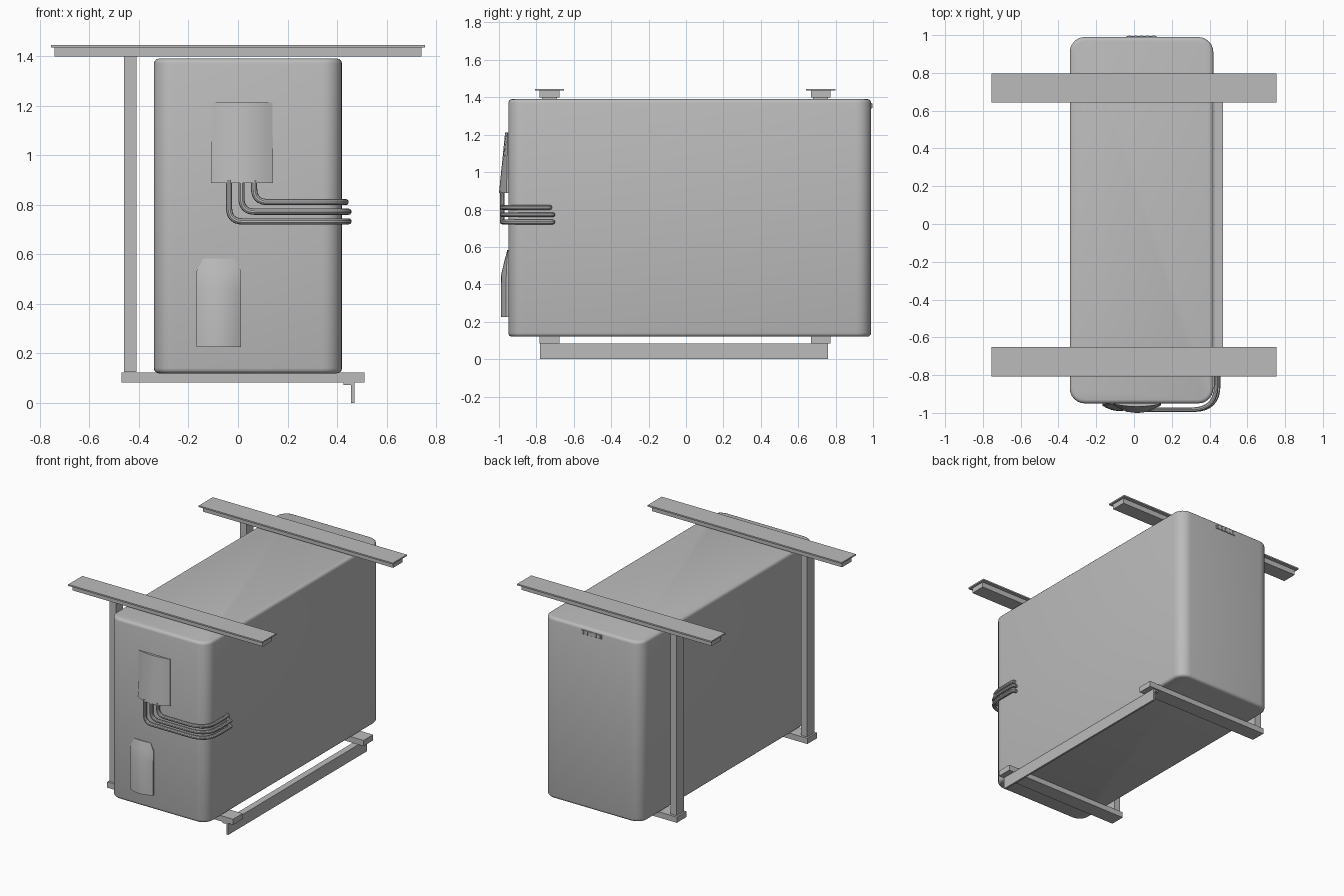
import bpy, bmesh, math
from mathutils import Vector

if "Cube" in bpy.data.objects:
    bpy.data.objects.remove(bpy.data.objects["Cube"])

grey = bpy.data.materials.new("plain_grey")
grey.use_nodes = True
grey.diffuse_color = (0.5, 0.5, 0.5, 1)
grey.node_tree.nodes["Principled BSDF"].inputs["Base Color"].default_value = (0.5, 0.5, 0.5, 1)


def add_mesh(name, bm, smooth=False):
    bmesh.ops.recalc_face_normals(bm, faces=bm.faces)
    mesh = bpy.data.meshes.new(name)
    bm.to_mesh(mesh)
    bm.free()
    mesh.materials.append(grey)
    obj = bpy.data.objects.new(name, mesh)
    bpy.context.collection.objects.link(obj)
    if smooth:
        smooth_object(obj)
    return obj


def smooth_object(obj):
    bpy.ops.object.select_all(action='DESELECT')
    obj.select_set(True)
    bpy.context.view_layer.objects.active = obj
    bpy.ops.object.shade_smooth_by_angle(angle=math.radians(35))


def block_bm(x, y, z):
    """Box from (low, high) ranges on each axis."""
    bm = bmesh.new()
    bmesh.ops.create_cube(bm, size=1)
    for v in bm.verts:
        v.co = [r[0] if c < 0 else r[1] for c, r in zip(v.co, (x, y, z))]
    return bm


def block(name, x, y, z):
    return add_mesh(name, block_bm(x, y, z))


# Tank body: wide rounding on upright edges, small rounding on both rims
bm = block_bm((-0.34, 0.42), (-0.95, 0.99), (0.12, 1.39))
upright = [e for e in bm.edges if abs(e.verts[0].co.z - e.verts[1].co.z) > 1]
bmesh.ops.bevel(bm, geom=upright, offset=0.08, segments=6, profile=0.5, affect='EDGES')
rims = [e for e in bm.edges if abs(e.verts[0].co.z - e.verts[1].co.z) < 0.01]
bmesh.ops.bevel(bm, geom=rims, offset=0.02, segments=3, profile=0.5, affect='EDGES')
add_mesh("body", bm, smooth=True)

# Frame: a top rail, post and foot bar at each end
for end, y in (("front", -0.73), ("back", 0.72)):
    block(end + "_rail_cap", (-0.755, 0.755), (y - 0.078, y + 0.078), (1.435, 1.445))
    block(end + "_rail_bar", (-0.74, 0.74), (y - 0.053, y + 0.053), (1.398, 1.435))
    block(end + "_post", (-0.46, -0.41), (y - 0.04, y + 0.04), (0.125, 1.398))
    block(end + "_foot_bar", (-0.47, 0.51), (y - 0.053, y + 0.053), (0.083, 0.123))

# Angle section running along the base
block("base_angle_flange", (0.425, 0.47), (-0.78, 0.76), (0.073, 0.083))
block("base_angle_web", (0.457, 0.47), (-0.78, 0.76), (0, 0.073))

# Small ridged plate high on the back
block("back_plate", (-0.04, 0.12), (0.985, 0.994), (1.34, 1.37))
for i in range(5):
    x = -0.03 + i * 0.032
    block("back_plate_ridge", (x, x + 0.012), (0.99, 0.998), (1.342, 1.368))


def cover(name, cx, rows, steps=12):
    """Bowed shell lofted through rows of (z, half width, edge y, crown y)."""
    bm = bmesh.new()
    rings = []
    for z, half, edge, crown in rows:
        pts = [(cx - half, -0.94, z)]
        for i in range(steps + 1):
            t = -1 + 2 * i / steps
            pts.append((cx + half * t, edge + (crown - edge) * (1 - t * t), z))
        pts.append((cx + half, -0.94, z))
        rings.append([bm.verts.new(p) for p in pts])
    for a, b in zip(rings, rings[1:]):
        for i in range(len(a)):
            j = (i + 1) % len(a)
            bm.faces.new((a[i], a[j], b[j], b[i]))
    bm.faces.new(rings[0])
    bm.faces.new(rings[-1])
    add_mesh(name, bm, smooth=True)


cover("upper_cover", 0.017, [(0.887, 0.125, -0.96, -1.0), (1.212, 0.122, -0.953, -0.967)])
cover("lower_cover", -0.077, [(0.225, 0.09, -0.962, -0.99), (0.455, 0.09, -0.961, -0.988),
                              (0.532, 0.09, -0.957, -0.969), (0.583, 0.063, -0.952, -0.956)])


def pipe(name, corners, radii, thickness):
    """Round tube along straight runs with eased corners."""
    pts = [Vector(c) for c in corners]
    path = [pts[0]]
    for a, p, b, r in zip(pts, pts[1:], pts[2:], radii):
        start, stop = p + (a - p).normalized() * r, p + (b - p).normalized() * r
        for i in range(9):
            t = i / 8
            path.append(start * (1 - t) ** 2 + p * 2 * t * (1 - t) + stop * t * t)
    path.append(pts[-1])
    curve = bpy.data.curves.new(name, 'CURVE')
    curve.dimensions = '3D'
    curve.bevel_depth = thickness
    curve.bevel_resolution = 3
    curve.use_fill_caps = True
    spline = curve.splines.new('POLY')
    spline.points.add(len(path) - 1)
    for sp, co in zip(spline.points, path):
        sp.co = (*co, 1)
    curve.materials.append(grey)
    obj = bpy.data.objects.new(name, curve)
    bpy.context.collection.objects.link(obj)
    bpy.ops.object.select_all(action='DESELECT')
    obj.select_set(True)
    bpy.context.view_layer.objects.active = obj
    bpy.ops.object.convert(target='MESH')
    smooth_object(bpy.context.view_layer.objects.active)


# Three nested pipes from the upper cover round to the left side
for i, (x, z, side, stop) in enumerate(((-0.036, 0.733, 0.446, -0.712),
                                        (0.014, 0.772, 0.446, -0.712),
                                        (0.065, 0.811, 0.435, -0.728))):
    pipe("pipe_%d" % (i + 1),
         [(x, -0.983, 0.9), (x, -0.983, z), (side, -0.983, z),
          (side, stop, z), (0.4, stop, z)],
         [0.055, 0.13, 0.015], 0.0125)
